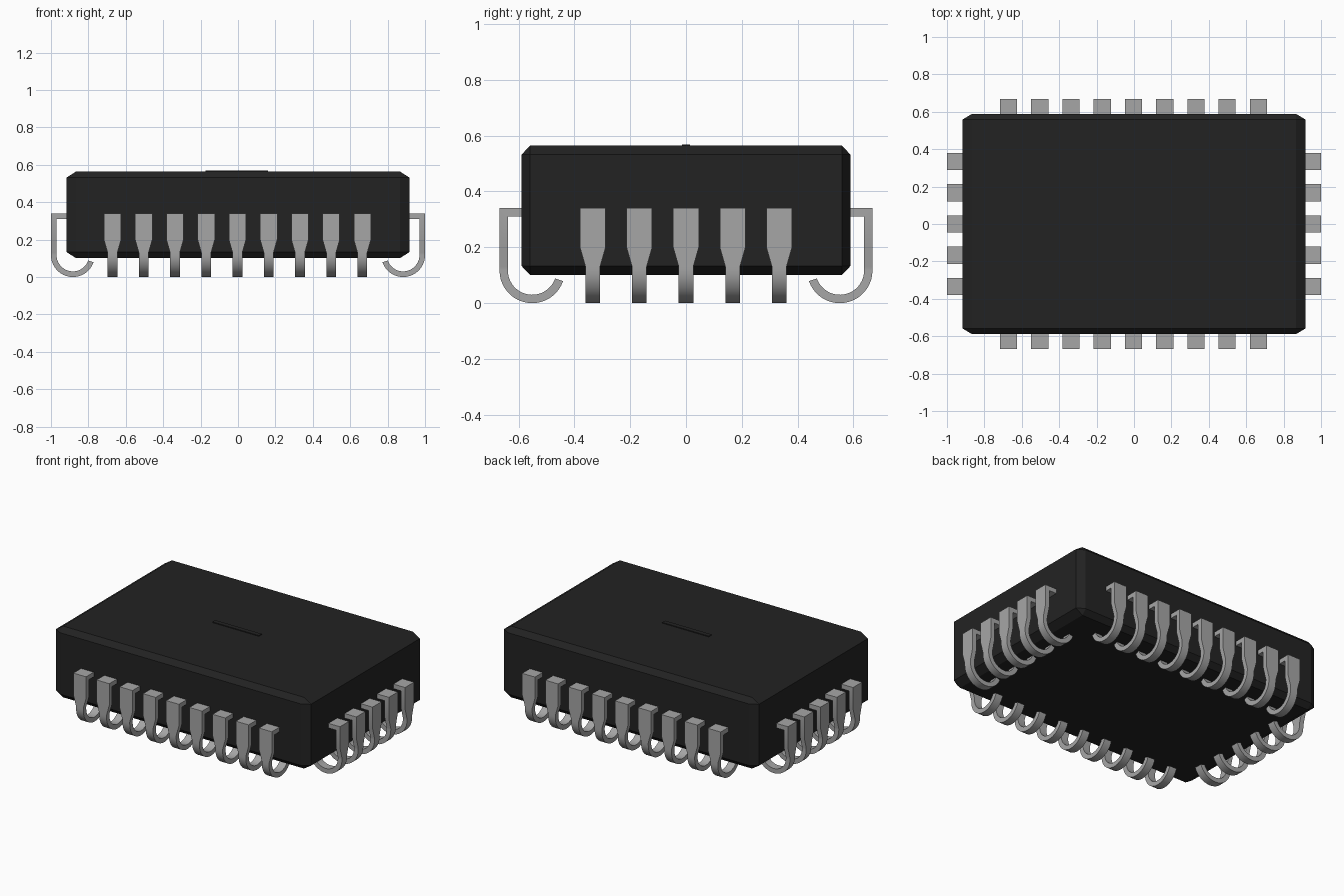
import bpy, bmesh, math
from mathutils import Matrix

if "Cube" in bpy.data.objects:
    bpy.data.objects.remove(bpy.data.objects["Cube"], do_unlink=True)


def material(name, value, rough):
    m = bpy.data.materials.new(name)
    m.use_nodes = True
    colour = (value, value, value, 1)
    m.diffuse_color = colour
    node = m.node_tree.nodes["Principled BSDF"]
    node.inputs["Base Color"].default_value = colour
    node.inputs["Roughness"].default_value = rough
    return m


black = material("black plastic", 0.0165, 0.6)
grey = material("grey metal", 0.38, 0.5)


def mesh_from(bm, name, mat):
    bmesh.ops.recalc_face_normals(bm, faces=bm.faces)
    me = bpy.data.meshes.new(name)
    bm.to_mesh(me)
    bm.free()
    me.materials.append(mat)
    return me


def add_object(name, me, loc=(0, 0, 0), turn=0):
    ob = bpy.data.objects.new(name, me)
    ob.location = loc
    ob.rotation_euler.z = turn
    bpy.context.collection.objects.link(ob)
    return ob


def box(name, size, loc, chamfer=None):
    """Box with an optional chamfer of different width along each axis."""
    cx, cy, cz = chamfer or (1, 1, 1)
    bm = bmesh.new()
    bmesh.ops.create_cube(bm, size=1, matrix=Matrix.Diagonal(
        (size[0] / cx, size[1] / cy, size[2] / cz, 1)))
    if chamfer:
        bmesh.ops.bevel(bm, geom=bm.edges[:], offset=1, segments=1,
                        affect='EDGES', profile=0.5)
    bmesh.ops.scale(bm, vec=(cx, cy, cz), verts=bm.verts)
    return add_object(name, mesh_from(bm, name, black), loc)


# Chamfered package and the thin raised strip on its top
box("package_body", (1.832, 1.178, 0.463), (0, 0, 0.3325), (0.05, 0.03, 0.032))
box("top_marking_strip", (0.335, 0.03, 0.008), (-0.007, 0, 0.565))


# J-shaped lead: outer face at y = 0, shoulder reaching back into the package
def lead_mesh():
    radius, thick, wide, narrow = 0.117, 0.03, 0.046, 0.026
    # (outer y, outer z, inner y, inner z, half width)
    sections = [(-0.1, 0.34, -0.1, 0.31, wide),
                (0, 0.34, -thick, 0.31, wide),
                (0, 0.20, -thick, 0.20, wide),
                (0, 0.13, -thick, 0.13, narrow)]
    steps = 20
    for i in range(steps + 1):
        a = -math.radians(161) * i / steps
        c, s = math.cos(a), math.sin(a)
        r = radius - thick
        sections.append((radius * (c - 1), radius * (1 + s),
                         r * c - radius, radius + r * s, narrow))
    bm = bmesh.new()
    rings = [[bm.verts.new(p) for p in ((-w, oy, oz), (w, oy, oz),
                                        (w, iy, iz), (-w, iy, iz))]
             for oy, oz, iy, iz, w in sections]
    for a, b in zip(rings, rings[1:]):
        for k in range(4):
            n = (k + 1) % 4
            bm.faces.new((a[k], a[n], b[n], b[k]))
    bm.faces.new(rings[0])
    bm.faces.new(rings[-1])
    return mesh_from(bm, "lead", grey)


lead = lead_mesh()
pitch = 0.167
first = None
for i in range(9):
    x = (i - 4) * pitch - 0.003
    ob = add_object(f"front_lead_{i + 1}", lead, (x, -0.668, 0), math.pi)
    first = first or ob
    add_object(f"back_lead_{i + 1}", lead, (x, 0.668, 0))
for i in range(5):
    y = (i - 2) * pitch
    add_object(f"left_lead_{i + 1}", lead, (1, y, 0), -math.pi / 2)
    add_object(f"right_lead_{i + 1}", lead, (-1, y, 0), math.pi / 2)

# All leads share one mesh, so smoothing one smooths them all
bpy.ops.object.select_all(action='DESELECT')
first.select_set(True)
bpy.context.view_layer.objects.active = first
bpy.ops.object.shade_smooth_by_angle(angle=math.radians(30))
